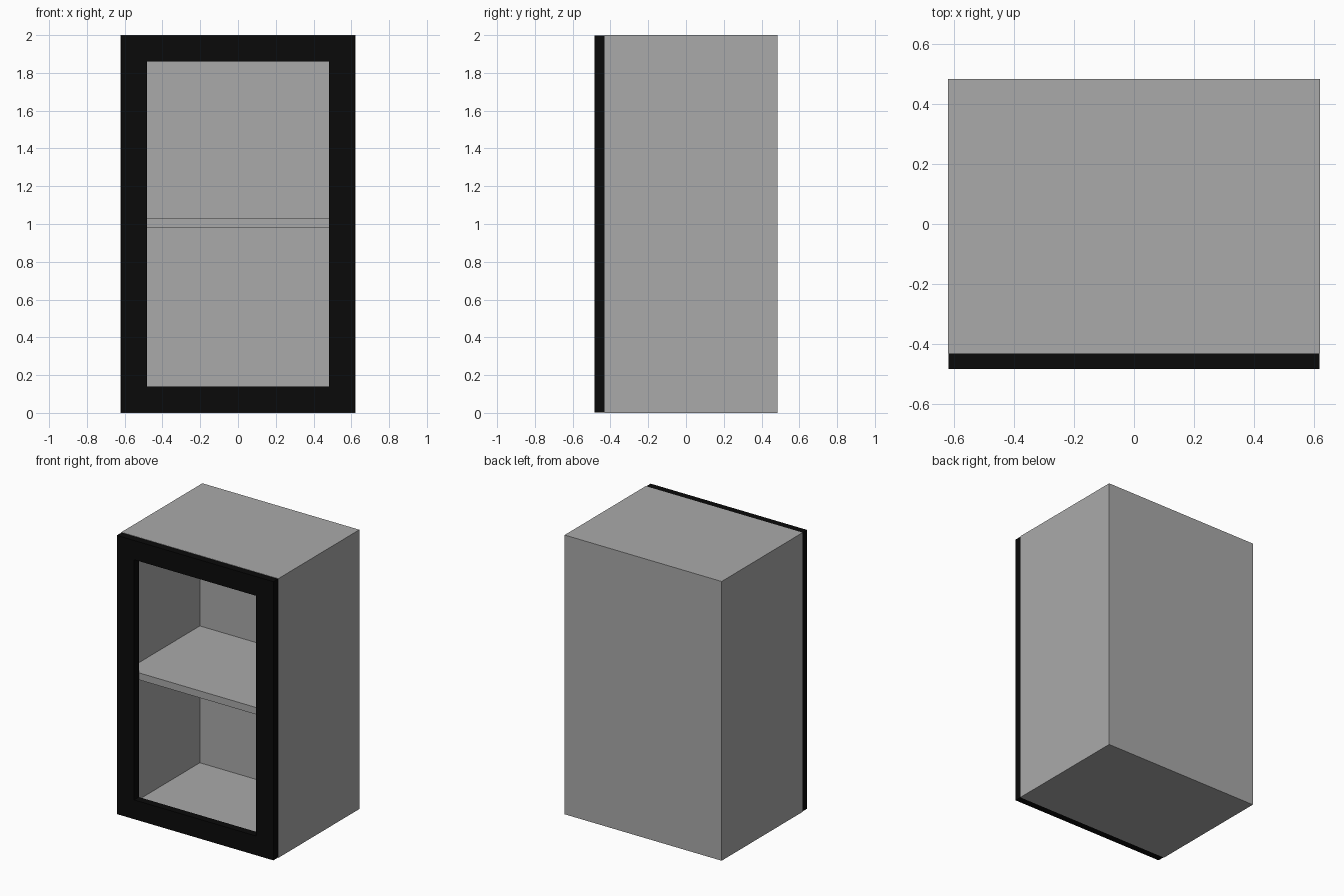
import bpy

if "Cube" in bpy.data.objects:
    bpy.data.objects.remove(bpy.data.objects["Cube"])

W, H, D = 0.622, 2.0, 0.485    # half width, height, half depth
FRAME_BACK = -0.432            # rear face of the front frame
T = 0.05                       # panel thickness
BACK_IN = D - 0.10             # inner face of the back panel


def material(name, rgb):
    m = bpy.data.materials.new(name)
    m.diffuse_color = (*rgb, 1.0)
    m.use_nodes = True
    m.node_tree.nodes["Principled BSDF"].inputs["Base Color"].default_value = m.diffuse_color
    return m


grey = material("grey", (0.40, 0.40, 0.40))
black = material("black", (0.003, 0.003, 0.003))


def ring_prism(name, outer, inner, y0, y1, mat):
    """Rectangular tube along y; outer/inner are (half width, z low, z high)."""
    verts = []
    for y in (y0, y1):
        for hw, lo, hi in (outer, inner):
            verts += [(-hw, y, lo), (hw, y, lo), (hw, y, hi), (-hw, y, hi)]
    faces = []
    for i in range(4):
        j = (i + 1) % 4
        faces += [(i, j, 4 + j, 4 + i),                # front ring
                  (8 + j, 8 + i, 12 + i, 12 + j),      # back ring
                  (j, i, 8 + i, 8 + j),                # outside
                  (4 + i, 4 + j, 12 + j, 12 + i)]      # inside
    return finish(name, verts, faces, mat)


def box(name, x, y, z, mat):
    verts = [(a, b, c) for a in x for b in y for c in z]
    faces = [(0, 1, 3, 2), (4, 6, 7, 5), (0, 4, 5, 1),
             (2, 3, 7, 6), (0, 2, 6, 4), (1, 5, 7, 3)]
    return finish(name, verts, faces, mat)


def finish(name, verts, faces, mat):
    me = bpy.data.meshes.new(name)
    me.from_pydata(verts, [], faces)
    me.materials.append(mat)
    ob = bpy.data.objects.new(name, me)
    bpy.context.collection.objects.link(ob)
    return ob


# cabinet shell: one open-fronted box with a thick back
shell = ring_prism("cabinet_shell", (W, 0, H), (W - T, T, H - T),
                   FRAME_BACK, D, grey)
me = shell.data
verts = [tuple(v.co) for v in me.vertices]
faces = [tuple(p.vertices) for p in me.polygons]
# pull the inner rear loop forward and close both sides of the back
verts[12:16] = [(x, BACK_IN, z) for x, _, z in verts[12:16]]
faces = [f for f in faces if not (min(f) >= 8)]
faces += [(11, 10, 9, 8), (12, 13, 14, 15)]
me.clear_geometry()
me.from_pydata(verts, [], faces)

# middle shelf
box("shelf", (-W + T, W - T), (FRAME_BACK, BACK_IN), (0.98, 1.03), grey)

# black face frame
ring_prism("front_frame", (0.62, 0.002, H - 0.002), (0.483, 0.14, 1.86),
           -D, FRAME_BACK, black)
